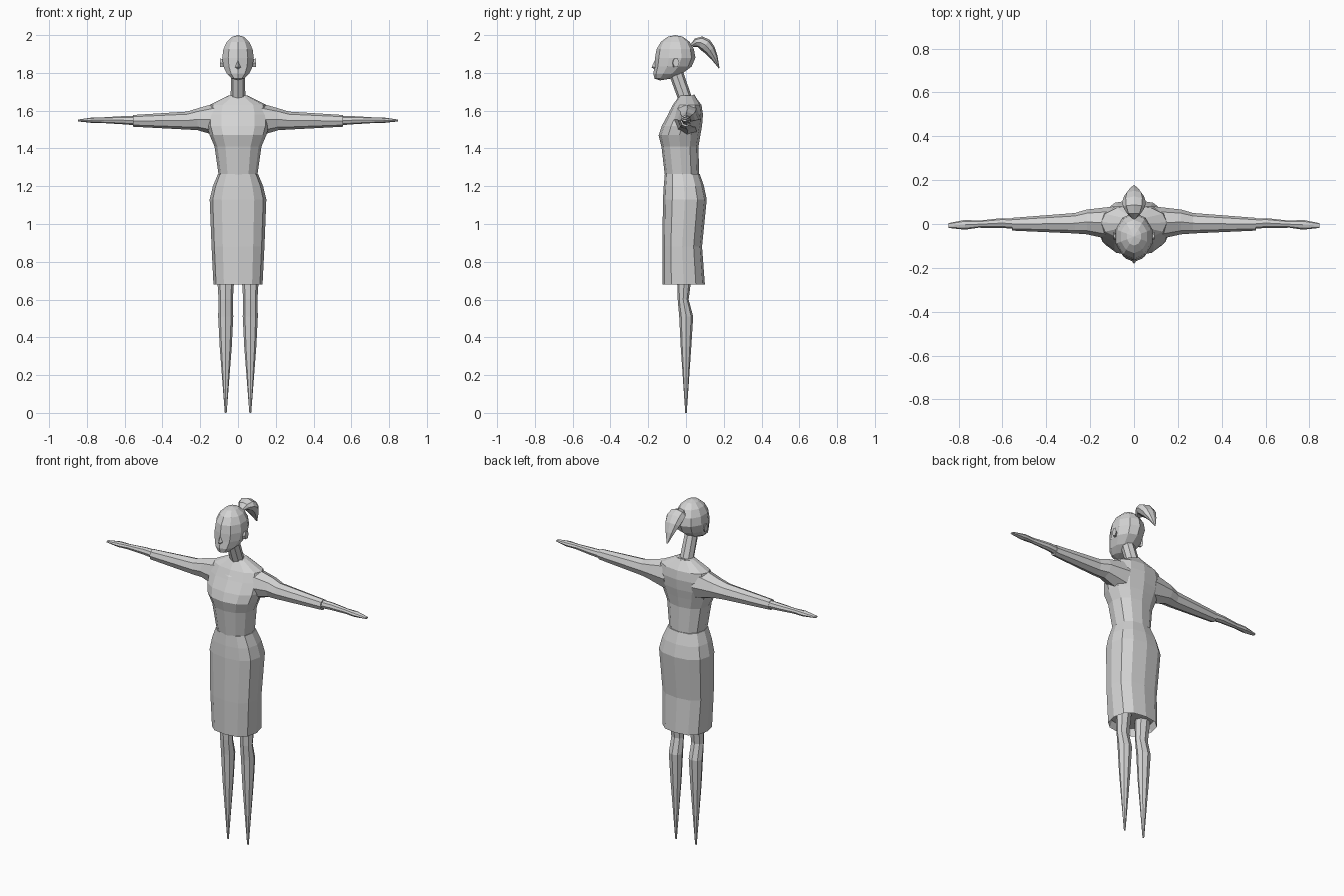
import bpy
import bmesh
from math import sin, cos, pi, copysign
from mathutils import Vector

cube = bpy.data.objects.get("Cube")
if cube:
    bpy.data.objects.remove(cube)

grey = bpy.data.materials.new("plain grey")
grey.use_nodes = True
grey.diffuse_color = (0.65, 0.65, 0.65, 1)
grey.node_tree.nodes["Principled BSDF"].inputs["Base Color"].default_value = grey.diffuse_color


def finish(name, bm):
    """Turn a bmesh into a flat-shaded grey object."""
    bmesh.ops.recalc_face_normals(bm, faces=bm.faces)
    mesh = bpy.data.meshes.new(name)
    bm.to_mesh(mesh)
    bm.free()
    mesh.materials.append(grey)
    part = bpy.data.objects.new(name, mesh)
    bpy.context.collection.objects.link(part)


def loft(name, rings, sides=8, roundness=1):
    """Skin rings given as (centre, first half axis, second half axis)."""
    def shape(value):
        return copysign(abs(value) ** roundness, value)

    bm = bmesh.new()
    loops = []
    for centre, across, along in rings:
        angles = [2 * pi * i / sides for i in range(sides)]
        loops.append([bm.verts.new(centre + across * shape(cos(a)) + along * shape(sin(a)))
                      for a in angles])
    for lower, upper in zip(loops, loops[1:]):
        for i in range(sides):
            j = (i + 1) % sides
            bm.faces.new((lower[i], lower[j], upper[j], upper[i]))
    bm.faces.new(loops[0])
    bm.faces.new(loops[-1])
    finish(name, bm)


def level(z, half_width, front, back, x=0):
    """Horizontal ring for the trunk and legs."""
    return (Vector((x, (front + back) / 2, z)),
            Vector((half_width, 0, 0)), Vector((0, (back - front) / 2, 0)))


def upright(x, bottom, top, front, back):
    """Ring across an outstretched arm."""
    return (Vector((x, (front + back) / 2, (bottom + top) / 2)),
            Vector((0, (back - front) / 2, 0)), Vector((0, 0, (top - bottom) / 2)))


def tilted(y, z, half_width, half_depth, rise):
    """Ring about the neck, higher at the back by its rise."""
    return Vector((0, y, z)), Vector((half_width, 0, 0)), Vector((0, half_depth, rise))


# Skirt, starting from a lining tucked inside the hem
hem = level(z=0.68, half_width=0.13, front=-0.125, back=0.1)
lining = (hem[0] + Vector((0, 0, 0.04)), hem[1] * 0.9, hem[2] * 0.9)
loft("skirt", [
    lining,
    hem,
    level(z=0.88, half_width=0.14, front=-0.125, back=0.085),
    level(z=1.13, half_width=0.15, front=-0.122, back=0.11),
    level(z=1.2, half_width=0.133, front=-0.118, back=0.095),
    level(z=1.265, half_width=0.106, front=-0.112, back=0.073),
], sides=12, roundness=0.8)

# Bodice from waist to the base of the neck
loft("bodice", [
    level(z=1.24, half_width=0.1, front=-0.11, back=0.07),
    level(z=1.41, half_width=0.124, front=-0.13, back=0.066),
    level(z=1.47, half_width=0.15, front=-0.145, back=0.076),
    level(z=1.52, half_width=0.165, front=-0.128, back=0.085),
    level(z=1.58, half_width=0.165, front=-0.095, back=0.09),
    level(z=1.63, half_width=0.15, front=-0.07, back=0.082),
    level(z=1.68, half_width=0.05, front=-0.035, back=0.045),
], sides=12, roundness=0.9)

# Tilted collar and forward-leaning neck
loft("collar", [
    tilted(y=-0.02, z=1.635, half_width=0.09, half_depth=0.07, rise=0.04),
    tilted(y=-0.01, z=1.657, half_width=0.06, half_depth=0.055, rise=0.03),
])
loft("neck", [
    tilted(y=0, z=1.65, half_width=0.04, half_depth=0.034, rise=0.012),
    tilted(y=-0.06, z=1.82, half_width=0.035, half_depth=0.036, rise=0.012),
])

# Head: a stretched ball whose lower half slides forward into the chin
bm = bmesh.new()
bmesh.ops.create_uvsphere(bm, u_segments=10, v_segments=8, radius=1)
for vert in bm.verts:
    x, y, z = vert.co
    chin = min(z, 0) ** 2
    vert.co = (0.088 * x, 0.107 * y - 0.057 - 0.08 * chin, 1.88 + 0.12 * z)
finish("head", bm)

# Nose wedge
loft("nose", [
    level(z=1.815, half_width=0.01, front=-0.165, back=-0.14),
    level(z=1.83, half_width=0.016, front=-0.182, back=-0.14),
    level(z=1.87, half_width=0.007, front=-0.164, back=-0.14),
], sides=4)

# Ponytail: swelling rings along an arch that falls behind the head
tail = []
steps = 6
for i in range(steps + 1):
    t = i / steps
    swell = sin(pi * (0.08 + 0.9 * t))
    normal = Vector((0, 0.5 * t - 0.13, 0.145)).normalized()
    tail.append((Vector((0, 0.03 + 0.145 * t, 1.945 + 0.13 * t - 0.25 * t * t)),
                 Vector((0.054 * swell, 0, 0)), normal * 0.036 * swell))
loft("ponytail", tail)

# Paired parts
for side, s in (("left", 1), ("right", -1)):
    loft(side + "_ear", [
        upright(x=s * 0.07, bottom=1.83, top=1.87, front=-0.075, back=-0.055),
        upright(x=s * 0.094, bottom=1.828, top=1.88, front=-0.07, back=-0.035),
    ], sides=6)

    loft(side + "_sleeve", [
        upright(x=s * 0.09, bottom=1.46, top=1.648, front=-0.075, back=0.08),
        upright(x=s * 0.215, bottom=1.497, top=1.612, front=-0.047, back=0.066),
        upright(x=s * 0.27, bottom=1.5, top=1.595, front=-0.043, back=0.05),
        upright(x=s * 0.557, bottom=1.515, top=1.577, front=-0.03, back=0.028),
    ])

    loft(side + "_forearm_and_hand", [
        upright(x=s * 0.53, bottom=1.522, top=1.572, front=-0.022, back=0.026),
        upright(x=s * 0.61, bottom=1.528, top=1.571, front=-0.018, back=0.026),
        upright(x=s * 0.71, bottom=1.534, top=1.565, front=-0.017, back=0.015),
        upright(x=s * 0.77, bottom=1.535, top=1.564, front=-0.026, back=0.019),
        upright(x=s * 0.846, bottom=1.543, top=1.553, front=-0.018, back=0.004),
    ])

    stance = s * 0.065
    loft(side + "_leg", [
        level(x=stance, z=0.8, half_width=0.05, front=-0.05, back=0.04),
        level(x=stance, z=0.6, half_width=0.038, front=-0.044, back=0.014),
        level(x=stance, z=0.51, half_width=0.04, front=-0.036, back=0.038),
        level(x=stance, z=0.35, half_width=0.032, front=-0.028, back=0.028),
        level(x=stance, z=0, half_width=0.005, front=-0.004, back=0.004),
    ])
